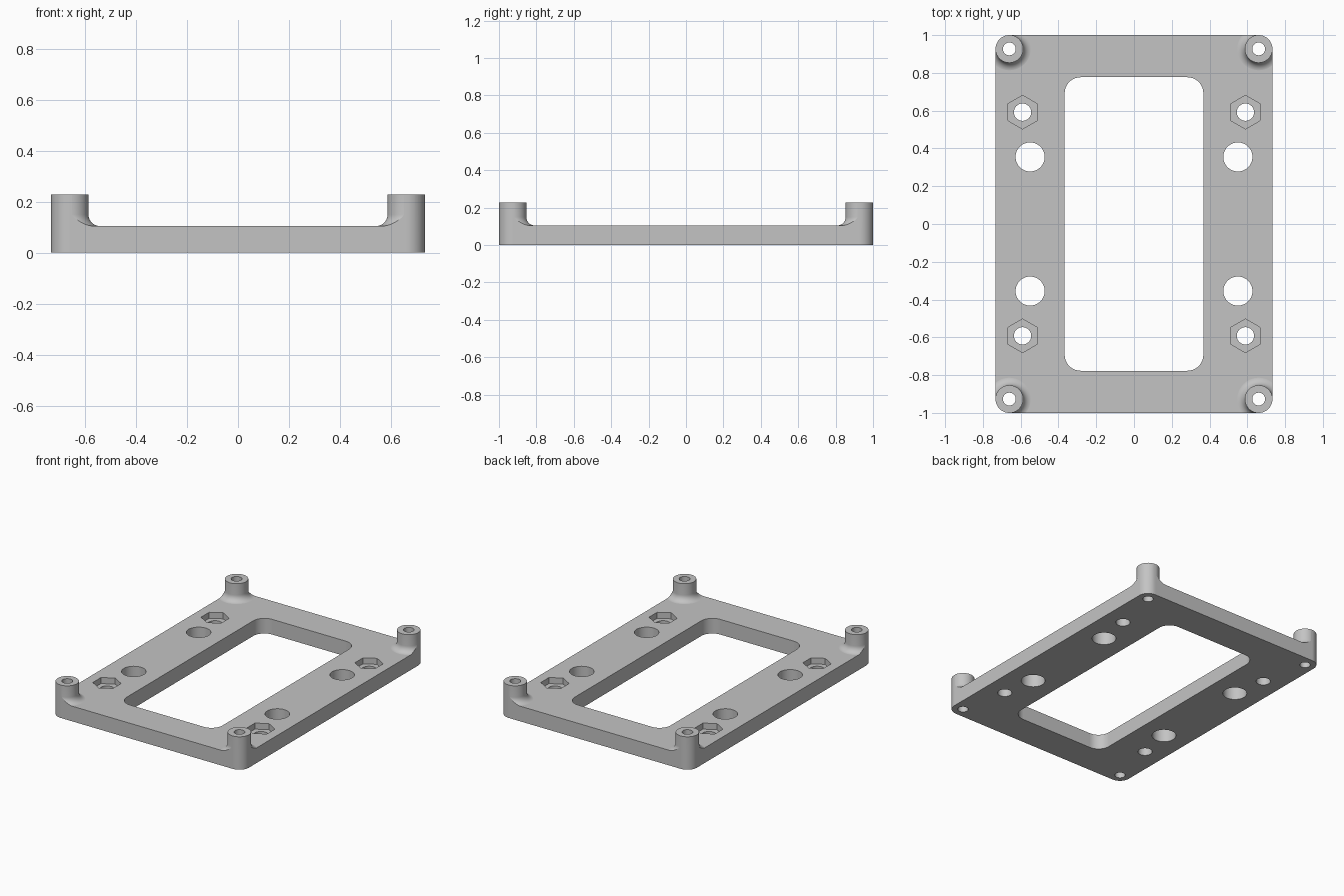
import bpy, bmesh, math
from mathutils import Matrix

cube = bpy.data.objects.get("Cube")
if cube:
    bpy.data.objects.remove(cube, do_unlink=True)

# Main sizes
HX, HY, THICK, TOP = 0.733, 1.0, 0.105, 0.228
POST_R, FILLET = 0.073, 0.045
POST_X, POST_Y = HX - POST_R, HY - POST_R

grey = bpy.data.materials.new("plain grey")
grey.use_nodes = True
color = (0.55, 0.55, 0.55, 1)
grey.diffuse_color = color
grey.node_tree.nodes["Principled BSDF"].inputs["Base Color"].default_value = color


def make_object(name, bm):
    bmesh.ops.recalc_face_normals(bm, faces=bm.faces)
    mesh = bpy.data.meshes.new(name)
    bm.to_mesh(mesh)
    bm.free()
    mesh.materials.append(grey)
    obj = bpy.data.objects.new(name, mesh)
    bpy.context.collection.objects.link(obj)
    return obj


def prism(name, points, z0, z1):
    bm = bmesh.new()
    face = bm.faces.new([bm.verts.new((x, y, z0)) for x, y in points])
    new = bmesh.ops.extrude_face_region(bm, geom=[face])["geom"]
    verts = [v for v in new if isinstance(v, bmesh.types.BMVert)]
    bmesh.ops.translate(bm, verts=verts, vec=(0, 0, z1 - z0))
    return make_object(name, bm)


def rounded_rect(hx, hy, r, steps=16):
    points = []
    for quarter, (sx, sy) in enumerate([(1, 1), (-1, 1), (-1, -1), (1, -1)]):
        for i in range(steps + 1):
            a = (quarter + i / steps) * math.pi / 2
            points.append((sx * (hx - r) + r * math.cos(a),
                           sy * (hy - r) + r * math.sin(a)))
    return points


def circle(x, y, r, sides, turn=0.0):
    return [(x + r * math.cos(turn + math.tau * i / sides),
             y + r * math.sin(turn + math.tau * i / sides)) for i in range(sides)]


def filleted_post(name, x, y):
    # Profile: straight wall flaring into the plate, spun about the post axis
    r = POST_R + 0.0006
    profile = [(0, TOP), (r, TOP)]
    for i in range(11):
        a = i / 10 * math.pi / 2
        profile.append((r + FILLET * (1 - math.cos(a)),
                        THICK - 0.0004 + FILLET * (1 - math.sin(a))))
    profile += [(r + FILLET, THICK / 2), (0, THICK / 2)]
    bm = bmesh.new()
    verts = [bm.verts.new((px, 0, pz)) for px, pz in profile]
    edges = [bm.edges.new(pair) for pair in zip(verts, verts[1:])]
    bmesh.ops.spin(bm, geom=verts + edges, cent=(0, 0, 0), axis=(0, 0, 1),
                   angle=math.tau, steps=64)
    bmesh.ops.remove_doubles(bm, verts=bm.verts, dist=1e-5)
    bm.transform(Matrix.Translation((x, y, 0)))
    return make_object(name, bm)


def combine(target, tool, operation):
    mod = target.modifiers.new(operation.lower(), "BOOLEAN")
    mod.operation, mod.object, mod.solver = operation, tool, "EXACT"
    bpy.context.view_layer.update()
    graph = bpy.context.evaluated_depsgraph_get()
    mesh = bpy.data.meshes.new_from_object(target.evaluated_get(graph))
    target.modifiers.clear()
    target.data = mesh
    bpy.data.objects.remove(tool, do_unlink=True)


corners = [(sx, sy) for sx in (-1, 1) for sy in (-1, 1)]

# Plate with four standoff posts, trimmed to the rounded outline
plate = prism("mounting_plate", rounded_rect(HX + 0.1, HY + 0.1, 0.1), 0, THICK)
for sx, sy in corners:
    combine(plate, filleted_post("corner_post", sx * POST_X, sy * POST_Y), "UNION")
combine(plate, prism("outline", rounded_rect(HX, HY, POST_R), -0.2, 0.5), "INTERSECT")

# Central window
combine(plate, prism("window", rounded_rect(0.367, 0.777, 0.085), -0.2, 0.5), "DIFFERENCE")

# Screw holes, nut pockets and large round holes
for sx, sy in corners:
    holes = [
        (circle(sx * POST_X, sy * POST_Y, 0.034, 32), -0.2),
        (circle(sx * 0.59, sy * 0.592, 0.089, 6, math.pi / 6), THICK - 0.042),
        (circle(sx * 0.59, sy * 0.592, 0.046, 32), -0.2),
        (circle(sx * 0.55, sy * 0.355, 0.077, 48), -0.2),
    ]
    for points, bottom in holes:
        combine(plate, prism("hole", points, bottom, 0.5), "DIFFERENCE")

# Smooth curved walls, flat level and straight faces
bpy.ops.object.select_all(action="DESELECT")
plate.select_set(True)
bpy.context.view_layer.objects.active = plate
bpy.ops.object.shade_smooth_by_angle(angle=math.radians(30))
for face in plate.data.polygons:
    if max(abs(c) for c in face.normal) > 0.9999:
        face.use_smooth = False
plate.data.materials.clear()
plate.data.materials.append(grey)
for face in plate.data.polygons:
    face.material_index = 0
